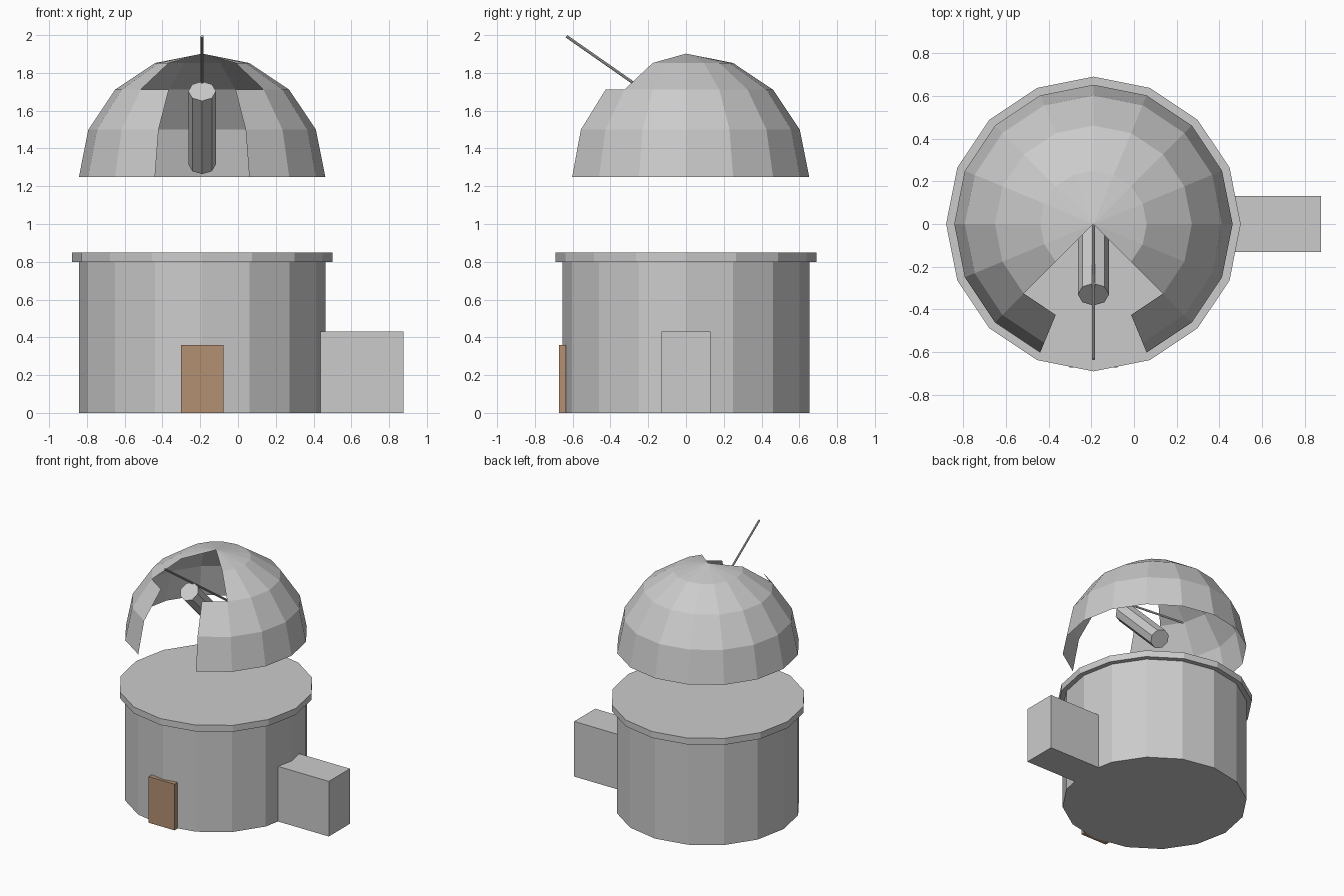
import bpy, bmesh
from math import atan2, radians
from mathutils import Vector, Matrix

if "Cube" in bpy.data.objects:
    bpy.data.objects.remove(bpy.data.objects["Cube"])

CX = -0.19   # axis of the tower


def finish(name, bm, color=None):
    mesh = bpy.data.meshes.new(name)
    bm.to_mesh(mesh)
    bm.free()
    obj = bpy.data.objects.new(name, mesh)
    bpy.context.collection.objects.link(obj)
    if color:
        mat = bpy.data.materials.new(name + "_paint")
        mat.diffuse_color = color
        mat.use_nodes = True
        mat.node_tree.nodes["Principled BSDF"].inputs["Base Color"].default_value = mat.diffuse_color
        mesh.materials.append(mat)
    return obj


def cylinder(name, start, end, radius, sides):
    """Capped flat-sided cylinder between two points in the x = CX plane."""
    a, b = Vector((CX, *start)), Vector((CX, *end))
    d = b - a
    tilt = Matrix.Rotation(atan2(-d.y, d.z), 4, 'X')
    bm = bmesh.new()
    bmesh.ops.create_cone(bm, cap_ends=True, segments=sides, radius1=radius,
                          radius2=radius, depth=d.length,
                          matrix=Matrix.Translation((a + b) / 2) @ tilt)
    return finish(name, bm)


def box(name, low, high, color=None):
    low, high = Vector(low), Vector(high)
    bm = bmesh.new()
    bmesh.ops.create_cube(bm, size=1, matrix=Matrix.Translation((low + high) / 2)
                          @ Matrix.Diagonal((*(high - low), 1)))
    return finish(name, bm, color)


# Tower drum and overhanging roof slab
cylinder("tower_wall", (0, 0), (0, 0.80), 0.653, 16)
cylinder("roof_rim", (0, 0.80), (0, 0.85), 0.69, 16)

# Front door and side annex
box("door", (-0.302, -0.672, 0), (-0.078, -0.635, 0.36), (0.45, 0.28, 0.17, 1))
box("annex", (0.40, -0.13, 0), (0.875, 0.13, 0.43))

# Raised dome: open half sphere with a slit that widens near the top
bm = bmesh.new()
bmesh.ops.create_uvsphere(bm, u_segments=16, v_segments=8, radius=0.652)
bmesh.ops.delete(bm, geom=[v for v in bm.verts if v.co.z < -0.01], context='VERTS')
slit = []
for f in bm.faces:
    c = f.calc_center_median()
    half_width = radians(45 if c.z > 0.46 else 22.5)
    if abs(atan2(c.x, -c.y)) < half_width:
        slit.append(f)
bmesh.ops.delete(bm, geom=slit, context='FACES')
dome = finish("dome", bm)
dome.location = (CX, 0, 1.25)

# Telescope tube and the thin rod above it
cylinder("telescope_tube", (0.057, 1.316), (-0.33, 1.703), 0.073, 8)
cylinder("telescope_rod", (0.31, 1.336), (-0.633, 1.994), 0.0075, 8)
